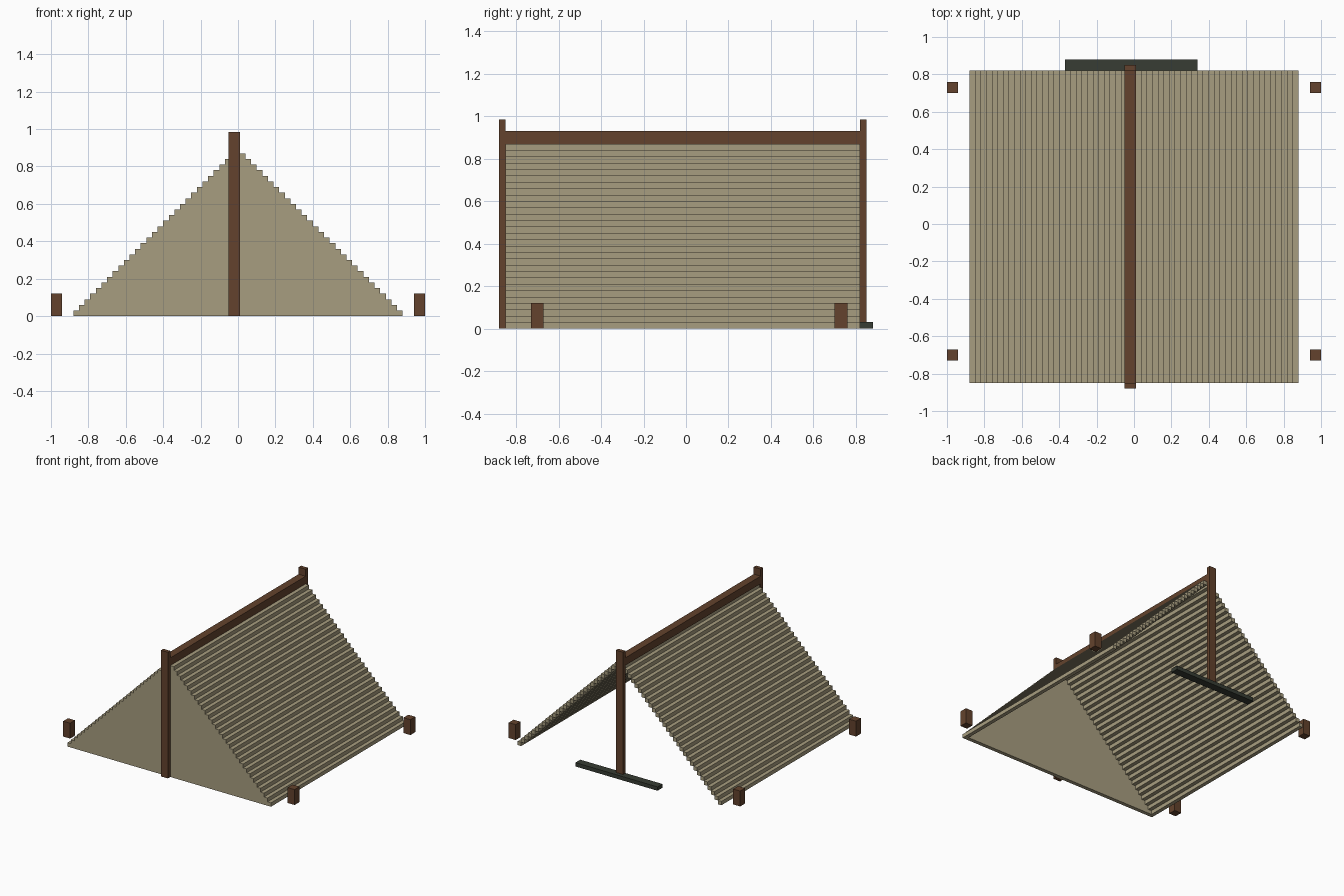
import bpy
import bmesh
from mathutils import Matrix, Vector

cube = bpy.data.objects.get("Cube")
if cube:
    bpy.data.objects.remove(cube)


def material(name, rgb):
    mat = bpy.data.materials.new(name)
    mat.use_nodes = True
    mat.diffuse_color = (*rgb, 1)
    mat.node_tree.nodes["Principled BSDF"].inputs["Base Color"].default_value = (*rgb, 1)
    return mat


canvas = material("canvas tan", (0.39, 0.34, 0.215))
wood = material("brown wood", (0.125, 0.055, 0.026))
dark = material("dark green grey", (0.038, 0.045, 0.033))


def add_box(bm, low, high):
    low, high = Vector(low), Vector(high)
    size = Matrix.Diagonal((high - low).to_4d())
    size[3][3] = 1
    bmesh.ops.create_cube(bm, size=1, matrix=Matrix.Translation((low + high) / 2) @ size)


def finish(name, bm, mat):
    bmesh.ops.recalc_face_normals(bm, faces=bm.faces[:])
    mesh = bpy.data.meshes.new(name)
    bm.to_mesh(mesh)
    bm.free()
    mesh.materials.append(mat)
    obj = bpy.data.objects.new(name, mesh)
    bpy.context.scene.collection.objects.link(obj)
    return obj


def box(name, low, high, mat):
    bm = bmesh.new()
    add_box(bm, low, high)
    return finish(name, bm, mat)


STEP, ROWS, FOOT = 0.03, 29, 0.88
FRONT, BACK = -0.85, 0.82

# Stepped roof: long slats climbing to the ridge, mirrored to both sides
bm = bmesh.new()
for i in range(ROWS):
    outer = FOOT - i * STEP
    add_box(bm, (outer - STEP, FRONT + STEP, i * STEP), (outer, BACK, (i + 1) * STEP))
roof = finish("roof_slats", bm, canvas)
roof.modifiers.new("Mirror", "MIRROR").use_mirror_merge = False

# Closed front wall with the same stepped outline
outline = []
for i in range(ROWS):
    outer = FOOT - i * STEP
    outline += [(outer, i * STEP), (outer, (i + 1) * STEP)]
outline += [(-x, z) for x, z in reversed(outline)]
bm = bmesh.new()
face = bm.faces.new([bm.verts.new((x, FRONT, z)) for x, z in outline])
new = bmesh.ops.extrude_face_region(bm, geom=[face])["geom"]
bmesh.ops.translate(bm, vec=(0, STEP, 0), verts=[v for v in new if isinstance(v, bmesh.types.BMVert)])
finish("front_wall", bm, canvas)

# Posts and ridge beam
LEFT, RIGHT = -0.05, 0.01
box("front_post", (LEFT, FRONT - STEP, 0), (RIGHT, FRONT, 0.985), wood)
box("back_post", (LEFT, BACK, 0), (RIGHT, BACK + STEP, 0.985), wood)
box("ridge_beam", (LEFT, FRONT, 0.87), (RIGHT, BACK, 0.93), wood)

# Ground bar behind the open end
box("ground_bar", (-0.37, BACK, 0), (0.34, 0.88, STEP), dark)

# Corner stakes
for end, y in (("front", -0.70), ("back", 0.73)):
    for side, x in (("left", 0.97), ("right", -0.97)):
        box(f"{end}_{side}_stake", (x - 0.03, y - 0.03, 0), (x + 0.03, y + 0.03, 0.12), wood)
